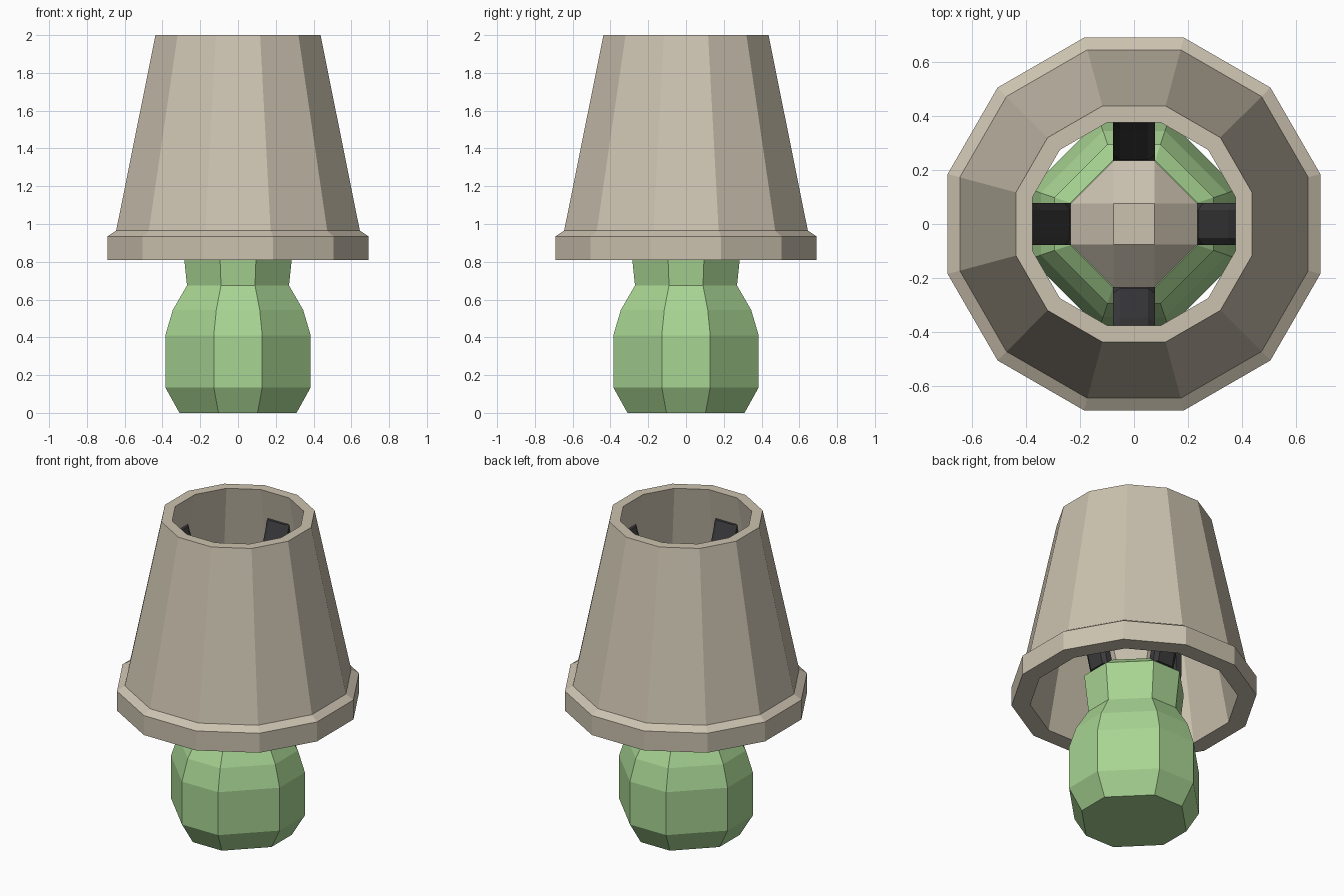
import bpy, bmesh, math
from mathutils import Matrix

if "Cube" in bpy.data.objects:
    bpy.data.objects.remove(bpy.data.objects["Cube"])


def material(name, rgb):
    m = bpy.data.materials.new(name)
    m.diffuse_color = (*rgb, 1.0)
    m.use_nodes = True
    m.node_tree.nodes["Principled BSDF"].inputs["Base Color"].default_value = m.diffuse_color
    return m


BEIGE = material("beige", (0.60, 0.54, 0.43))
GREEN = material("soft green", (0.39, 0.66, 0.29))
BLACK = material("charcoal black", (0.045, 0.045, 0.048))


def loft(name, rings, mat, closed=False, turn=0.0):
    """Skin a stack of point rings; closed joins last ring to first."""
    bm = bmesh.new()
    loops = [[bm.verts.new(p) for p in ring] for ring in rings]
    n = len(loops[0])
    pairs = list(zip(loops, loops[1:]))
    if closed:
        pairs.append((loops[-1], loops[0]))
    else:
        bm.faces.new(loops[0][::-1])
        bm.faces.new(loops[-1])
    for a, b in pairs:
        for i in range(n):
            j = (i + 1) % n
            bm.faces.new((a[i], a[j], b[j], b[i]))
    bmesh.ops.remove_doubles(bm, verts=bm.verts, dist=0.0005)
    bmesh.ops.recalc_face_normals(bm, faces=bm.faces)
    bm.transform(Matrix.Rotation(turn, 4, 'Z'))
    mesh = bpy.data.meshes.new(name)
    bm.to_mesh(mesh)
    bm.free()
    mesh.materials.append(mat)
    obj = bpy.data.objects.new(name, mesh)
    bpy.context.collection.objects.link(obj)
    return obj


def chamfered(cx, hx, hy, cutx, cuty, z):
    """Rectangle with cut corners, centred on (cx, 0)."""
    ix, iy = hx - cutx, hy - cuty
    pts = [(hx, -iy), (hx, iy), (ix, hy), (-ix, hy),
           (-hx, iy), (-hx, -iy), (-ix, -hy), (ix, -hy)]
    return [(cx + x, y, z) for x, y in pts]


def octagon(h, z, flat=None):
    flat = h / 3 if flat is None else flat
    return chamfered(0, h, h, h - flat, h - flat, z)


def twelve(apothem, z):
    r = apothem / math.cos(math.radians(15))
    return [(r * math.cos(math.radians(15 + 30 * i)),
             r * math.sin(math.radians(15 + 30 * i)), z) for i in range(12)]


# Lamp base with bulging body and flared neck
body = [(0.31, 0), (0.385, 0.135), (0.385, 0.41), (0.345, 0.545),
        (0.27, 0.675), (0.295, 0.91), (0.235, 0.96)]
loft("lamp_base", [octagon(h, z) for h, z in body], GREEN)

# Bulb with a square top
bulb = [octagon(0.17, 0.94), octagon(0.235, 1.1, 0.075),
        octagon(0.235, 1.36, 0.075), octagon(0.075, 1.5, 0.075)]
loft("bulb", bulb, BEIGE)

# Hollow shade with rim
shade = [(0.585, 0.81), (0.69, 0.81), (0.69, 0.935), (0.645, 0.965),
         (0.437, 2.0), (0.375, 2.0)]
loft("lamp_shade", [twelve(a, z) for a, z in shade], BEIGE, closed=True)

# Four arms holding the shade
path = [(0.245, 0.93), (0.275, 1.05), (0.275, 1.45), (0.385, 1.68), (0.43, 1.81)]
for k, side in enumerate(("right", "back", "left", "front")):
    rings = [chamfered(r, 0.038, 0.077, 0.018, 0.025, z) for r, z in path]
    loft("shade_arm_" + side, rings, BLACK, turn=k * math.pi / 2)
